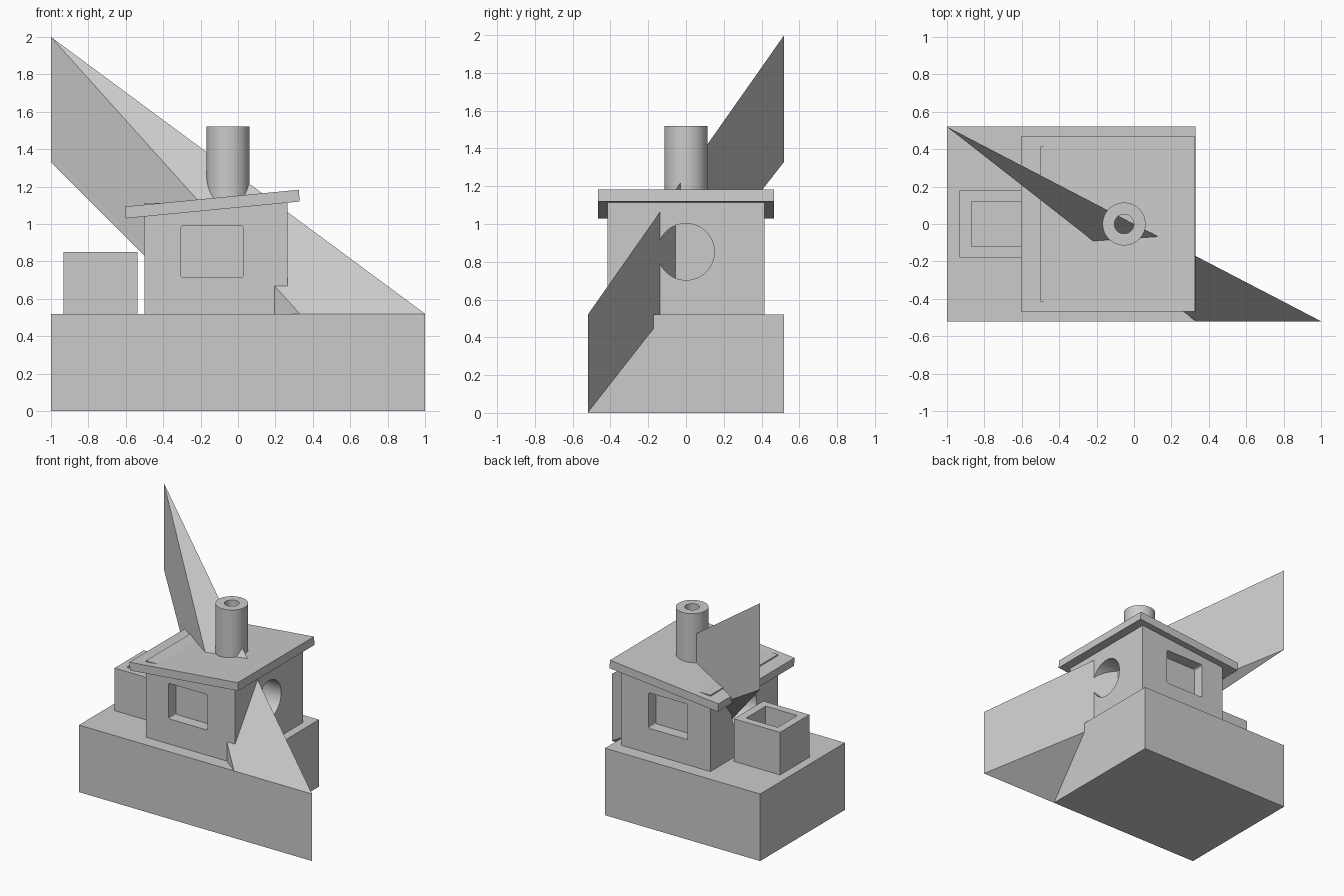
import bpy, bmesh, math
from mathutils import Matrix, Vector

if "Cube" in bpy.data.objects:
    bpy.data.objects.remove(bpy.data.objects["Cube"], do_unlink=True)

grey = bpy.data.materials.new("plain_grey")
grey.use_nodes = True
grey.diffuse_color = (0.6, 0.6, 0.6, 1)
grey.node_tree.nodes["Principled BSDF"].inputs["Base Color"].default_value = grey.diffuse_color


def finish(name, bm):
    bmesh.ops.recalc_face_normals(bm, faces=bm.faces)
    mesh = bpy.data.meshes.new(name)
    bm.to_mesh(mesh)
    bm.free()
    mesh.materials.append(grey)
    obj = bpy.data.objects.new(name, mesh)
    bpy.context.collection.objects.link(obj)
    return obj


def loft(name, lower, upper):
    """Solid between two matching rings of points."""
    bm = bmesh.new()
    a = [bm.verts.new(p) for p in lower]
    b = [bm.verts.new(p) for p in upper]
    bm.faces.new(a)
    bm.faces.new(b)
    for i in range(len(a)):
        j = (i + 1) % len(a)
        bm.faces.new((a[i], a[j], b[j], b[i]))
    return finish(name, bm)


def box(name, x, y, z, round_y=0):
    bm = bmesh.new()
    bmesh.ops.create_cube(bm, size=1)
    for v in bm.verts:
        v.co = Vector([r[0] if c < 0 else r[1] for c, r in zip(v.co, (x, y, z))])
    if round_y:
        edges = [e for e in bm.edges
                 if abs(e.verts[0].co.y - e.verts[1].co.y) > 0.01]
        bmesh.ops.bevel(bm, geom=edges, offset=round_y, segments=3,
                        profile=0.5, affect='EDGES')
    return finish(name, bm)


def cylinder(name, radius, length, centre, along_x=False):
    bm = bmesh.new()
    turn = Matrix.Rotation(math.pi / 2, 4, 'Y') if along_x else Matrix()
    bmesh.ops.create_cone(bm, cap_ends=True, segments=64, radius1=radius,
                          radius2=radius, depth=length,
                          matrix=Matrix.Translation(centre) @ turn)
    return finish(name, bm)


def cut(obj, cutter):
    cutter.hide_render = True
    mod = obj.modifiers.new("cut", 'BOOLEAN')
    mod.operation = 'DIFFERENCE'
    mod.solver = 'EXACT'
    mod.object = cutter
    bpy.context.view_layer.objects.active = obj
    bpy.ops.object.modifier_apply(modifier=mod.name)
    bpy.data.objects.remove(cutter, do_unlink=True)


def smooth(obj):
    bpy.ops.object.select_all(action='DESELECT')
    obj.select_set(True)
    bpy.context.view_layer.objects.active = obj
    bpy.ops.object.shade_smooth_by_angle(angle=math.radians(30))


# Hull block
box("hull", (-1, 0.33), (-0.52, 0.52), (0, 0.52))

# Slanted fin: a triangular solid from the front corner to the high rear tip
plan = [(1, -0.52), (0.33, -0.52), (-1, 0.52)]
loft("slanted_fin",
     [(x, y, z) for (x, y), z in zip(plan, (0, 0, 1.33))],
     [(x, y, z) for (x, y), z in zip(plan, (0.52, 0.52, 2))])

# Cabin with recessed windows front and back, round portholes on the ends
cabin = box("cabin", (-0.5, 0.265), (-0.415, 0.415), (0.515, 1.113))
for side in (-1, 1):
    y = sorted((side * 0.325, side * 0.6))
    cut(cabin, box("window_cutter", (-0.305, 0.03), y, (0.715, 0.99), 0.012))
for x in (0.255, -0.49):
    cut(cabin, cylinder("porthole_cutter", 0.15, 0.3, (x, 0, 0.853), True))
smooth(cabin)

# Tilted roof slab
slab = [(-0.6, 1.03), (0.33, 1.12), (0.325, 1.183), (-0.605, 1.093)]
loft("roof", [(x, -0.467, z) for x, z in slab], [(x, 0.467, z) for x, z in slab])

# Chimney with a bore
chimney = cylinder("chimney", 0.115, 0.42, (-0.053, 0, 1.31))
cut(chimney, cylinder("bore_cutter", 0.052, 0.5, (-0.053, 0, 1.42)))
smooth(chimney)

# Open cargo box on the deck
cargo = box("cargo_box", (-0.933, -0.537), (-0.18, 0.18), (0.515, 0.85))
cut(cargo, box("cargo_cutter", (-0.87, -0.6), (-0.12, 0.12), (0.59, 1)))
